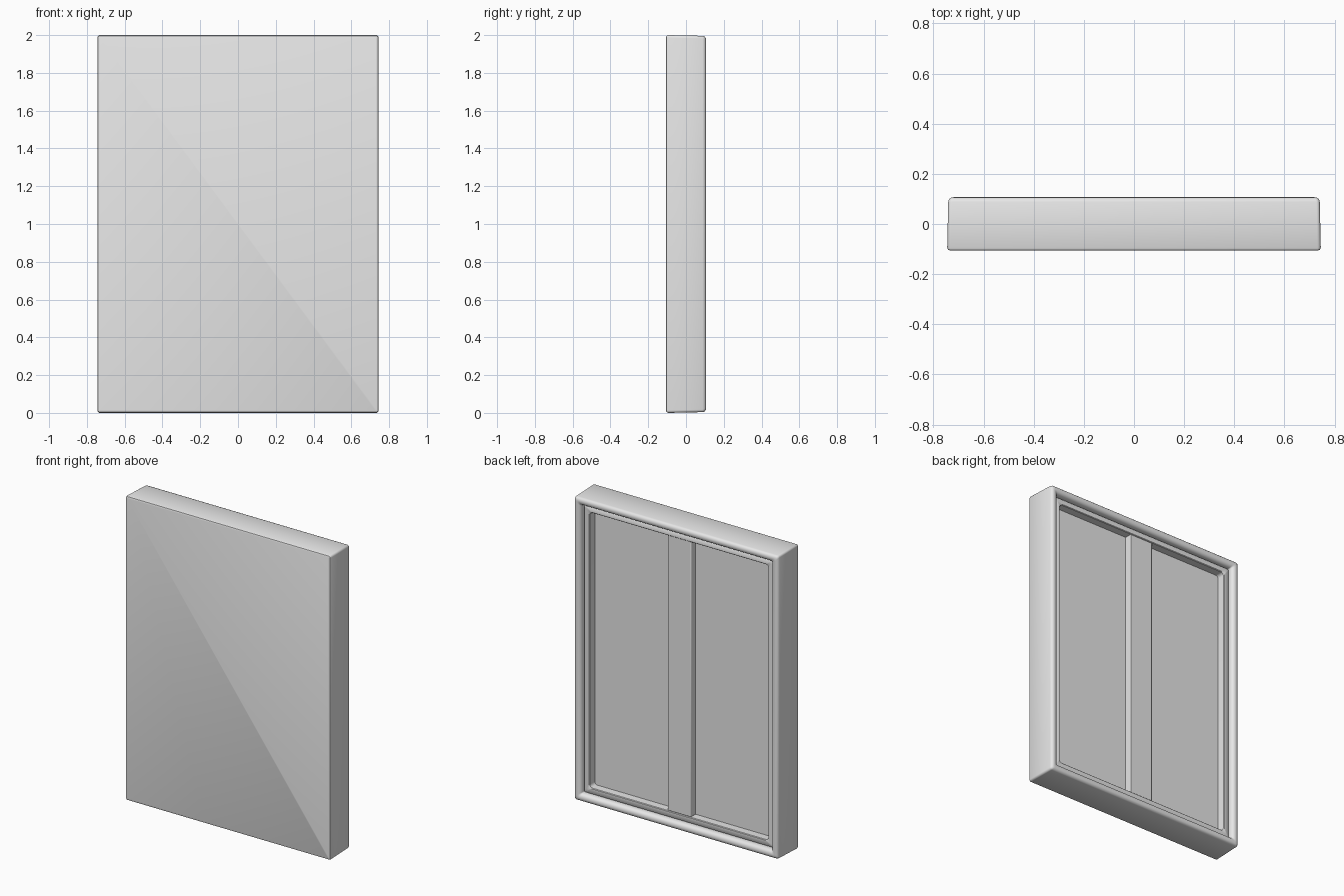
import bpy, bmesh, math

old = bpy.data.objects.get("Cube")
if old:
    bpy.data.objects.remove(old, do_unlink=True)

HALF_W, HEIGHT = 0.745, 2.0
PANEL_Y, WOOD_Y = 0.02, 0.075

grey = bpy.data.materials.new("plain_grey")
grey.use_nodes = True
grey.diffuse_color = (0.8, 0.8, 0.8, 1)
grey.node_tree.nodes["Principled BSDF"].inputs["Base Color"].default_value = (0.8, 0.8, 0.8, 1)


def rounded_ring(bm, inset, y, radius, steps=4):
    """Upright rounded rectangle, inset from the outer outline."""
    hx, hz = HALF_W - inset - radius, HEIGHT / 2 - inset - radius
    ring = []
    for quarter, (sx, sz) in enumerate([(1, 1), (-1, 1), (-1, -1), (1, -1)]):
        for i in range(steps + 1):
            a = (quarter + i / steps) * math.pi / 2
            ring.append(bm.verts.new((sx * hx + radius * math.cos(a), y,
                                      HEIGHT / 2 + sz * hz + radius * math.sin(a))))
    return ring


def finish(bm, name):
    bmesh.ops.recalc_face_normals(bm, faces=bm.faces)
    mesh = bpy.data.meshes.new(name)
    bm.to_mesh(mesh)
    bm.free()
    mesh.materials.append(grey)
    obj = bpy.data.objects.new(name, mesh)
    bpy.context.collection.objects.link(obj)
    bpy.ops.object.select_all(action='DESELECT')
    obj.select_set(True)
    bpy.context.view_layer.objects.active = obj
    bpy.ops.object.shade_smooth_by_angle(angle=math.radians(40))
    return obj


def loft(name, profile, closed):
    """Sweep an (inset, y, corner radius) profile around the outline."""
    bm = bmesh.new()
    rings = [rounded_ring(bm, *p) for p in profile]
    pairs = list(zip(rings, rings[1:]))
    if closed:
        pairs.append((rings[-1], rings[0]))
    else:
        bm.faces.new(rings[0])
        bm.faces.new(rings[-1])
    for a, b in pairs:
        for i in range(len(a)):
            j = (i + 1) % len(a)
            bm.faces.new((a[i], a[j], b[j], b[i]))
    return finish(bm, name)


# Stretched cloth: front, sides, rolled back rim and inner panel
loft("canvas_cover", [
    (0.012, -0.106, 0.006), (0.004, -0.103, 0.01), (0, -0.094, 0.014),
    (0.004, 0.088, 0.014), (0.007, 0.098, 0.014), (0.015, 0.105, 0.014),
    (0.026, 0.107, 0.014), (0.037, 0.105, 0.012), (0.046, 0.099, 0.01),
    (0.052, 0.088, 0.008), (0.053, 0.075, 0.008), (0.053, PANEL_Y, 0.008)], False)

# Recessed wooden frame behind the cloth
loft("stretcher_frame", [
    (0.057, PANEL_Y - 0.002, 0.008), (0.057, WOOD_Y - 0.004, 0.008),
    (0.061, WOOD_Y, 0.01), (0.092, WOOD_Y, 0.02),
    (0.096, WOOD_Y - 0.004, 0.02), (0.096, PANEL_Y - 0.002, 0.02)], True)

# Upright centre brace
bm = bmesh.new()
bmesh.ops.create_cube(bm, size=1)
for v in bm.verts:
    v.co.x *= 0.17
    v.co.y = PANEL_Y - 0.002 if v.co.y < 0 else WOOD_Y - 0.006
    v.co.z = HEIGHT / 2 + v.co.z * (HEIGHT - 0.19)
brace = finish(bm, "centre_brace")
bevel = brace.modifiers.new("soft_edges", 'BEVEL')
bevel.width = 0.004
bevel.segments = 2
